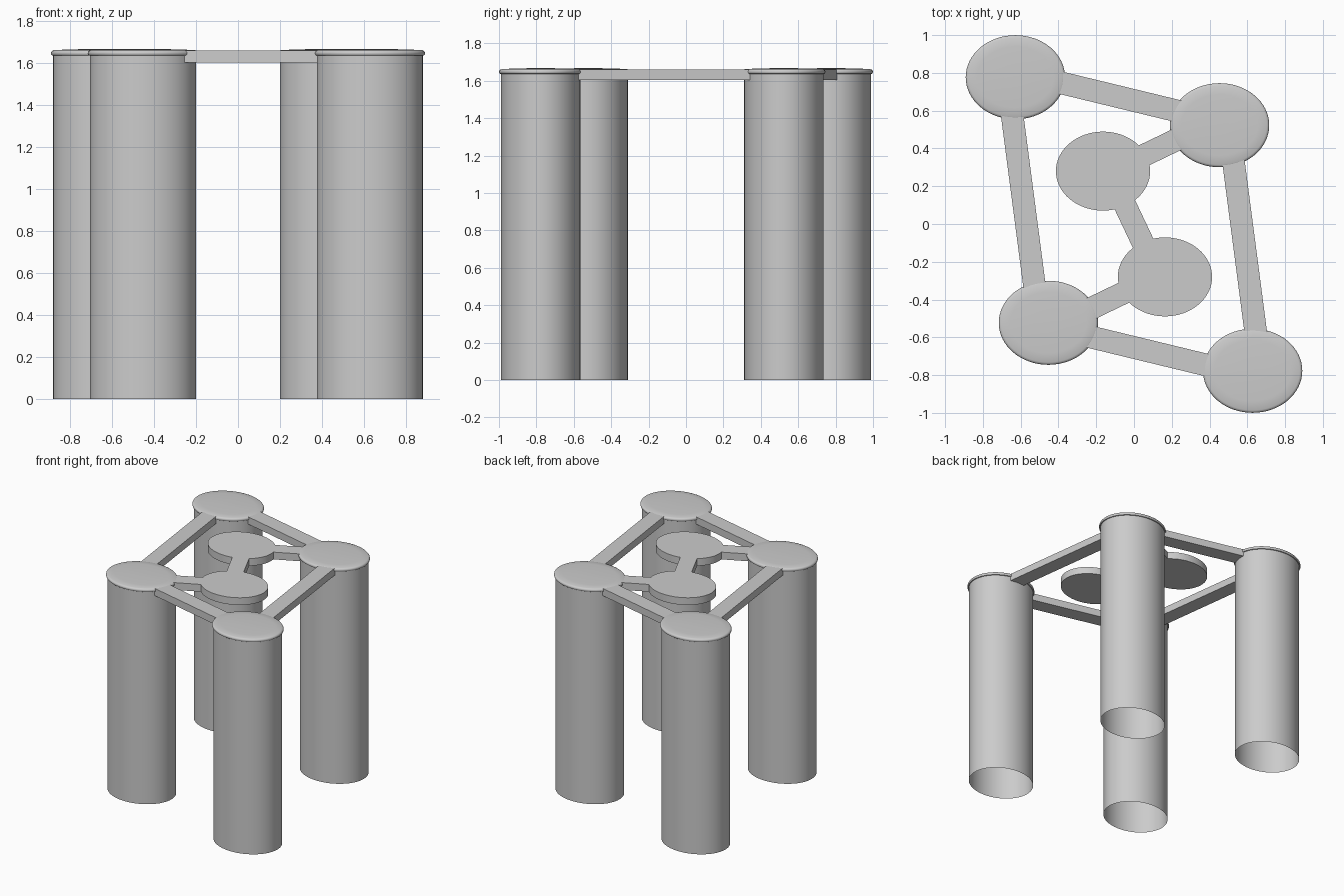
import bpy, bmesh, math
from mathutils import Vector

if "Cube" in bpy.data.objects:
    bpy.data.objects.remove(bpy.data.objects["Cube"])

RX, RY = 0.2525, 0.212      # oval leg radii
Z0, Z1 = 1.605, 1.661       # underside and top of the connecting bars
SEG = 64


def finish(bm, name, smooth=True):
    bmesh.ops.recalc_face_normals(bm, faces=bm.faces)
    me = bpy.data.meshes.new(name)
    bm.to_mesh(me)
    bm.free()
    ob = bpy.data.objects.new(name, me)
    bpy.context.collection.objects.link(ob)
    if smooth:
        bpy.ops.object.select_all(action='DESELECT')
        ob.select_set(True)
        bpy.context.view_layer.objects.active = ob
        bpy.ops.object.shade_smooth_by_angle(angle=math.radians(35))
    return ob


def oval_lathe(name, centre, profile, cap_top=False, cap_bottom=False):
    """Stack of oval rings; profile holds (radial offset, z)."""
    bm = bmesh.new()
    rings = []
    for off, z in profile:
        rings.append([bm.verts.new((centre[0] + (RX + off) * math.cos(a),
                                    centre[1] + (RY + off) * math.sin(a), z))
                      for a in (2 * math.pi * i / SEG for i in range(SEG))])
    for lo, hi in zip(rings, rings[1:]):
        for i in range(SEG):
            j = (i + 1) % SEG
            bm.faces.new((lo[i], lo[j], hi[j], hi[i]))
    if cap_top:
        bm.faces.new(rings[-1])
    if cap_bottom:
        bm.faces.new(rings[0][::-1])
    return finish(bm, name)


def bar(name, p, q, ext_p, ext_q, width=0.119):
    """Flat bar along p-q, lengthened at both ends to bury it in the ovals."""
    p, q = Vector(p), Vector(q)
    d = (q - p).normalized()
    p, q = p - d * ext_p, q + d * ext_q
    n = Vector((-d.y, d.x)) * width / 2
    bm = bmesh.new()
    face = bm.faces.new([bm.verts.new((c.x, c.y, Z0))
                         for c in (p - n, q - n, q + n, p + n)])
    top = bmesh.ops.extrude_face_region(bm, geom=[face])['geom']
    bmesh.ops.translate(bm, vec=(0, 0, Z1 - Z0),
                        verts=[v for v in top if isinstance(v, bmesh.types.BMVert)])
    return finish(bm, name, smooth=False)


# The layout repeats after a half turn about z
for s, back, front in ((1, "back", "left"), (-1, "front", "right")):
    def at(x, y):
        return (s * x, s * y)

    for side, c in (("outer", at(-0.628, 0.777)), ("inner", at(0.453, 0.523))):
        # open hollow leg
        oval_lathe(f"{back}_{side}_leg", c, [(0, 0), (0, 1.64)])
        # rounded rim and gently domed lid
        oval_lathe(f"{back}_{side}_leg_cap", c,
                   [(0, 1.637), (0.006, 1.638), (0.009, 1.642), (0.0105, 1.648),
                    (0.009, 1.654), (0.005, 1.659), (-0.003, 1.6625),
                    (-0.05, 1.665), (-0.12, 1.667), (-0.19, 1.668)],
                   cap_top=True, cap_bottom=False)

    # frame bars between the legs
    bar(f"{back}_bar", at(-0.381, 0.746), at(0.222, 0.600), 0.06, 0.06)
    bar(f"{front}_bar", at(-0.643, 0.561), at(-0.529, -0.312), 0.06, 0.06)

    # inner disc and the arm joining it to a leg
    oval_lathe(f"{back}_inner_disc", at(-0.164, 0.280),
               [(-0.003, Z0), (-0.003, Z1)], cap_top=True, cap_bottom=True)
    bar(f"{back}_disc_arm", at(0.05, 0.362), at(0.233, 0.450), 0.06, 0.06)

# link between the two discs
bar("disc_link", (-0.046, 0.097), (0.046, -0.097), 0.06, 0.06)
